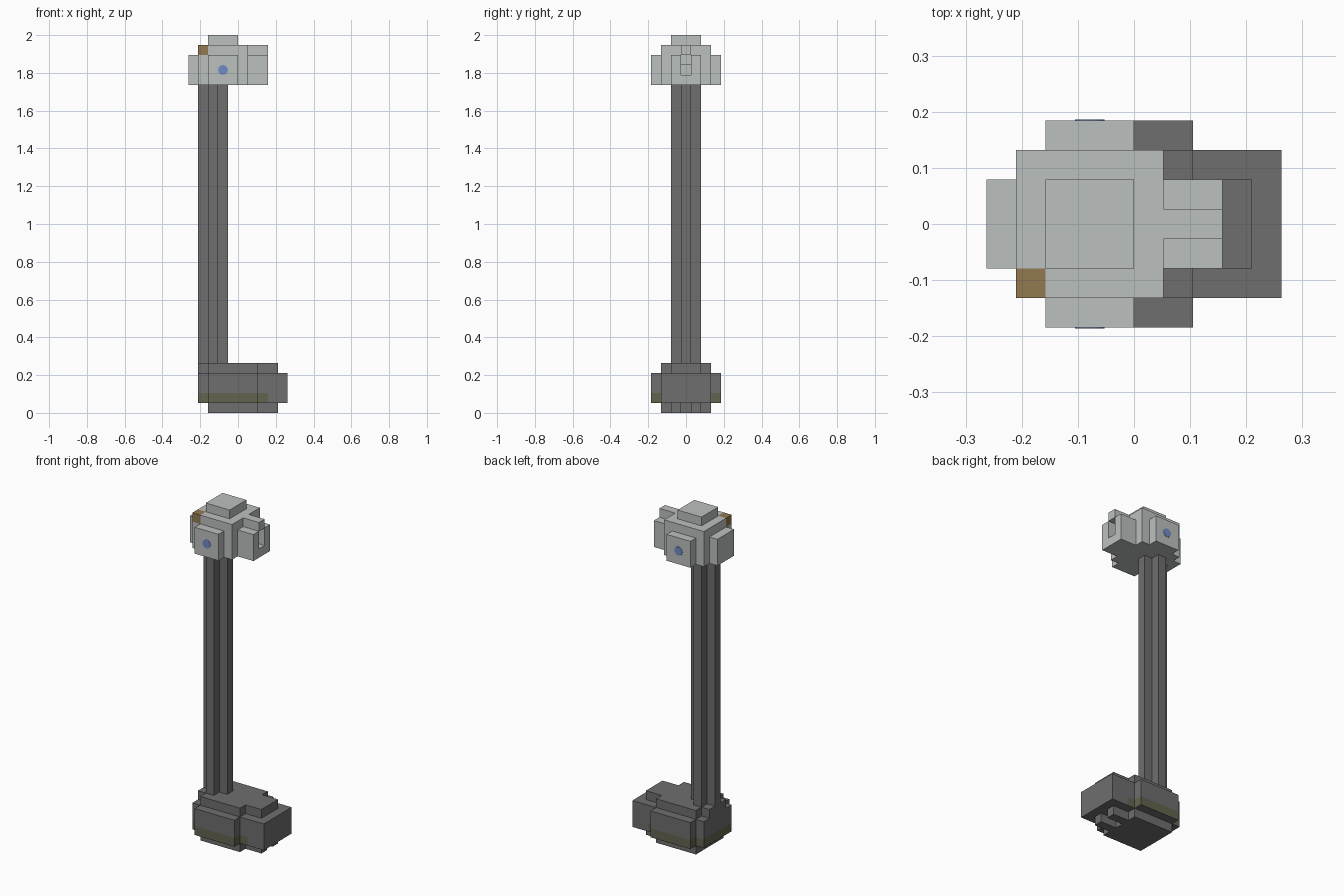
import bpy, bmesh, math
from mathutils import Matrix

U = 2 / 38  # edge of one block

if "Cube" in bpy.data.objects:
    bpy.data.objects.remove(bpy.data.objects["Cube"], do_unlink=True)


def material(name, rgb):
    m = bpy.data.materials.new(name)
    m.use_nodes = True
    color = (*rgb, 1)
    m.diffuse_color = color
    m.node_tree.nodes["Principled BSDF"].inputs["Base Color"].default_value = color
    return m


light_grey = material("light grey", (0.50, 0.53, 0.52))
dark_grey = material("dark grey", (0.156, 0.156, 0.156))
brown = material("brown", (0.29, 0.19, 0.08))
blue = material("blue", (0.17, 0.26, 0.56))
olive = material("olive", (0.125, 0.125, 0.08))


def finish(name, bm, *mats):
    bmesh.ops.recalc_face_normals(bm, faces=bm.faces)
    mesh = bpy.data.meshes.new(name)
    bm.to_mesh(mesh)
    bm.free()
    for m in mats:
        mesh.materials.append(m)
    obj = bpy.data.objects.new(name, mesh)
    bpy.context.scene.collection.objects.link(obj)
    return obj


def mirrored(half):
    """Complete a half outline (y > 0) across the centre line."""
    return half + [(x, -y) for x, y in reversed(half)]


def prism(name, outline, z0, z1, *mats, rule=None):
    """Extrude a plan outline, in block units, from z0 to z1."""
    bm = bmesh.new()
    face = bm.faces.new([bm.verts.new((x * U, y * U, z0 * U)) for x, y in outline])
    top = bmesh.ops.extrude_face_region(bm, geom=[face])["geom"]
    verts = [v for v in top if isinstance(v, bmesh.types.BMVert)]
    bmesh.ops.translate(bm, verts=verts, vec=(0, 0, (z1 - z0) * U))
    bmesh.ops.recalc_face_normals(bm, faces=bm.faces)
    if rule:
        for f in bm.faces:
            f.material_index = rule(f)
    return finish(name, bm, *mats)


def rect(x0, x1, y):
    return mirrored([(x0, y), (x1, y)])


# Foot: slotted sole, wide body with a stained lower band, stepped top
prism("foot_sole", mirrored([(-3, 2.5), (2, 2.5), (2, 1.5), (4, 1.5), (4, 0.5), (2, 0.5)]),
      0, 1, dark_grey)
body = mirrored([(-4, 2.5), (-3, 2.5), (-3, 3.5), (2, 3.5), (2, 2.5), (3, 2.5), (5, 2.5)])
prism("foot_band", body, 1, 2, dark_grey, olive,
      rule=lambda f: int(abs(f.normal.z) < 0.5 and f.calc_center_median().x < 3 * U))
prism("foot_body", body, 2, 4, dark_grey)
prism("foot_top", mirrored([(-4, 1.5), (-3, 1.5), (-3, 2.5), (2, 2.5), (2, 1.5), (4, 1.5)]),
      4, 5, dark_grey)

# Pole with a plus-shaped section
prism("pole", mirrored([(-4, 0.5), (-3, 0.5), (-3, 1.5), (-2, 1.5), (-2, 0.5), (-1, 0.5)]),
      5, 33, dark_grey)

# Head: rounded block with a snout whose mouth deepens downwards
head = [(-5, 1.5), (-4, 1.5), (-4, 2.5), (-3, 2.5), (-3, 3.5), (0, 3.5),
        (0, 2.5), (1, 2.5), (1, 1.5), (3, 1.5)]
prism("head_jaw", mirrored(head), 33, 34, light_grey)
prism("head_lower", mirrored(head + [(3, 0.5), (1, 0.5)]), 34, 35, light_grey)
prism("head_upper", mirrored(head + [(3, 0.5), (2, 0.5)]), 35, 36, light_grey)

# Crown with a snout ridge; one corner is a brown block
prism("crown", [(-4, 2.5), (1, 2.5), (1, 0.5), (3, 0.5), (3, -0.5), (1, -0.5),
                (1, -2.5), (-3, -2.5), (-3, -1.5), (-4, -1.5)], 36, 37, light_grey)
prism("crown_corner", [(-4, -1.5), (-3, -1.5), (-3, -2.5), (-4, -2.5)], 36, 37, brown)
prism("cap", rect(-3, 0, 1.5), 37, 38, light_grey)

# Round eye plates on both sides
for side, name in ((-1, "right_eye"), (1, "left_eye")):
    bm = bmesh.new()
    bmesh.ops.create_cone(bm, cap_ends=True, segments=12, radius1=U / 2, radius2=U / 2, depth=0.004)
    place = Matrix.Translation((-1.5 * U, side * 3.5 * U, 34.5 * U))
    bmesh.ops.transform(bm, matrix=place @ Matrix.Rotation(math.pi / 2, 4, "X"), verts=bm.verts)
    finish(name, bm, blue)
